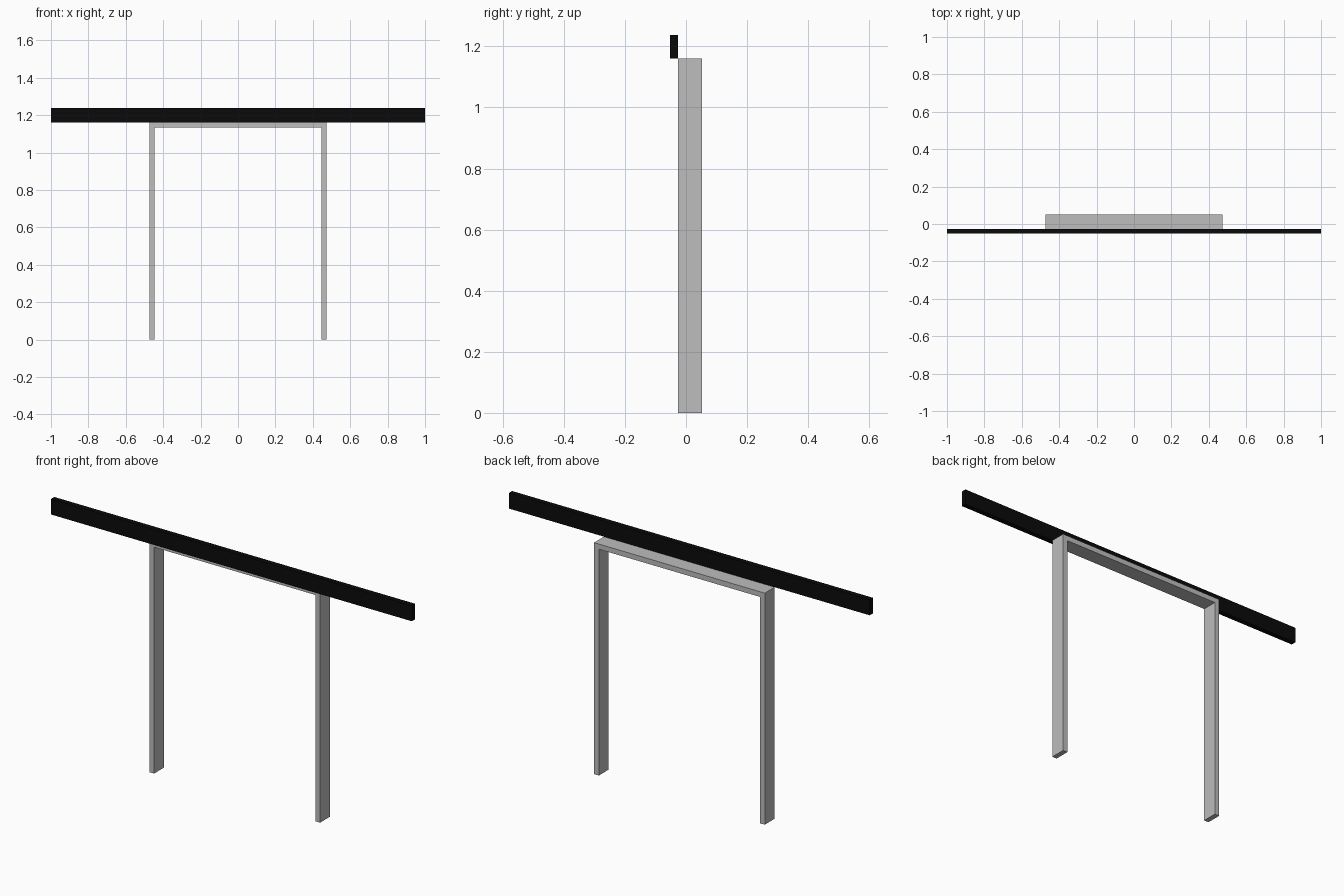
import bpy
import bmesh

cube = bpy.data.objects.get("Cube")
if cube:
    bpy.data.objects.remove(cube, do_unlink=True)


def material(name, value):
    mat = bpy.data.materials.new(name)
    mat.use_nodes = True
    colour = (value, value, value, 1)
    mat.diffuse_color = colour
    mat.node_tree.nodes["Principled BSDF"].inputs["Base Color"].default_value = colour
    return mat


def extrude_profile(name, profile, front, back, mat):
    """Extrude an outline in the xz plane from front to back along y."""
    bm = bmesh.new()
    face = bm.faces.new([bm.verts.new((x, front, z)) for x, z in profile])
    new = bmesh.ops.extrude_face_region(bm, geom=[face])["geom"]
    moved = [v for v in new if isinstance(v, bmesh.types.BMVert)]
    bmesh.ops.translate(bm, verts=moved, vec=(0, back - front, 0))
    bmesh.ops.recalc_face_normals(bm, faces=bm.faces)
    mesh = bpy.data.meshes.new(name)
    bm.to_mesh(mesh)
    bm.free()
    mesh.materials.append(mat)
    obj = bpy.data.objects.new(name, mesh)
    bpy.context.collection.objects.link(obj)
    return obj


grey = material("light grey metal", 0.51)
black = material("black", 0.003)

outer, height, thick = 0.473, 1.16, 0.026
inner, under = outer - thick, height - thick
front, joint, back = -0.052, -0.026, 0.052

# Support frame: two legs joined by a flat crosspiece
half = [(outer, height), (outer, 0), (inner, 0), (inner, under)]
mirrored = [(-x, z) for x, z in reversed(half)]
extrude_profile("support_frame", half + mirrored, joint, back, grey)

# Long bar standing on the front edge of the frame
top = height + 0.078
bar = [(-1, height), (1, height), (1, top), (-1, top)]
extrude_profile("long_bar", bar, front, joint, black)
